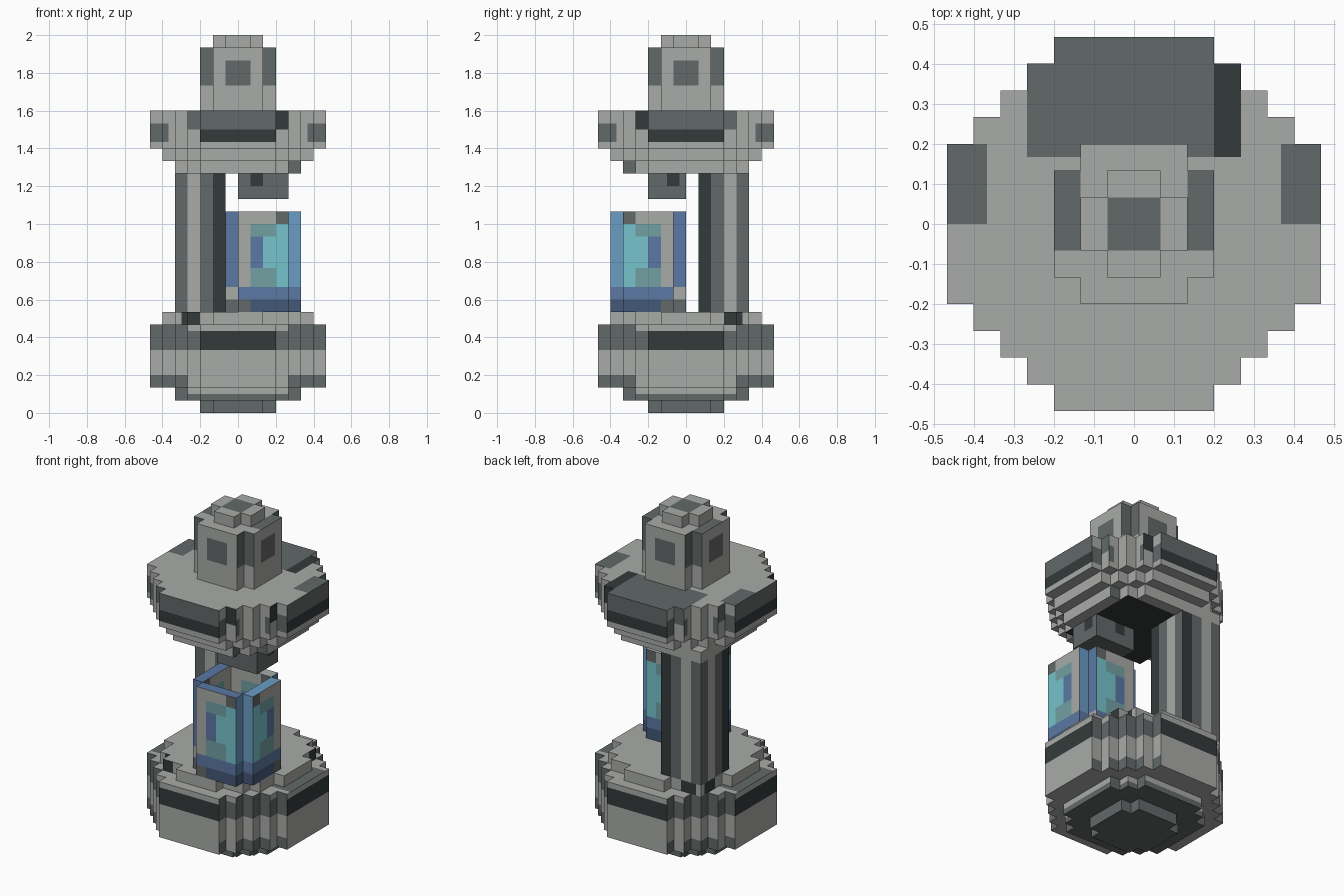
import bpy
import bmesh
from mathutils import Vector

U = 1 / 15      # one block
H = 0.5         # painted detail follows half blocks

if "Cube" in bpy.data.objects:
    bpy.data.objects.remove(bpy.data.objects["Cube"], do_unlink=True)


def material(name, rgb):
    lin = [((c / 255 + 0.055) / 1.055) ** 2.4 for c in rgb] + [1]
    m = bpy.data.materials.new(name)
    m.use_nodes = True
    m.diffuse_color = lin
    m.node_tree.nodes["Principled BSDF"].inputs["Base Color"].default_value = lin
    return m


PALETTE = [
    material("pale stone", (169, 171, 168)),
    material("grey stone", (98, 104, 104)),
    material("charcoal stone", (52, 58, 58)),
    material("blue frame", (91, 120, 163)),
    material("navy frame", (68, 88, 120)),
    material("sky frame", (107, 156, 197)),
    material("cyan glass", (118, 195, 204)),
    material("teal glass", (114, 160, 162)),
]
PALE, GREY, COAL, BLUE, NAVY, SKY, CYAN, TEAL = range(len(PALETTE))

AXES = [Vector(a) for a in ((1, 0, 0), (0, 1, 0), (0, 0, 1))]


def part(name, boxes, paint):
    """Fuse boxes (x0, x1, y0, y1, z0, z1 in blocks) into one painted shell."""
    cells = set()
    for b in boxes:
        x0, x1, y0, y1, z0, z1 = [round(v / H) for v in b]
        cells.update((x, y, z) for x in range(x0, x1)
                     for y in range(y0, y1) for z in range(z0, z1))
    bm = bmesh.new()
    verts = {}

    def vert(p):
        key = tuple(round(v) for v in p)
        if key not in verts:
            verts[key] = bm.verts.new([v * H * U for v in key])
        return verts[key]

    for cell in cells:
        mid = Vector(cell) + Vector((H, H, H))
        for i, axis in enumerate(AXES):
            for sign in (-1, 1):
                n = axis * sign
                if tuple(round(v) for v in Vector(cell) + n) in cells:
                    continue
                a = AXES[(i + 1) % 3] * H
                b = AXES[(i + 2) % 3] * H * sign
                c = mid + n * H
                f = bm.faces.new([vert(c + q) for q in (-a - b, a - b, a + b, b - a)])
                f.material_index = paint(c * H, n)
    # Merge flat areas of the same colour
    bmesh.ops.dissolve_limit(bm, angle_limit=0.01, verts=bm.verts[:],
                             edges=bm.edges[:], delimit={'MATERIAL'})
    mesh = bpy.data.meshes.new(name)
    bm.to_mesh(mesh)
    bm.free()
    for m in PALETTE:
        mesh.materials.append(m)
    ob = bpy.data.objects.new(name, mesh)
    bpy.context.collection.objects.link(ob)
    return ob


def stepped(steps, z0, z1, cx=0, cy=0):
    """Stepped round layer: crossing boxes given by half sizes."""
    return [(cx - a, cx + a, cy - b, cy + b, z0, z1) for a, b in steps]


def ring(r, flat):
    """Half sizes for a stepped disc of radius r with flat sides."""
    return [(r - k, flat + k) for k in range(r - flat + 1)]


def along(p, n):
    """Position along a side face, and distance of that face from the axis."""
    return (p.y, abs(p.x)) if n.x else (p.x, abs(p.y))


# Base
def paint_base(p, n):
    t, d = along(p, n)
    if n.z < 0:
        return GREY if p.z < 1.5 else PALE
    if n.z > 0:
        return GREY if p.z < 7.5 and abs(p.x) > 5 and abs(p.y) < 2.5 else PALE
    if p.z < 1.5:
        return GREY
    if p.z < 2:
        return GREY if abs(t) > 4 else PALE
    if p.z < 7:
        if d > 6.5:
            return COAL if 5 < p.z < 6.5 and abs(t) < 3 else PALE
        if abs(t) > 4 and (p.z > 5 or p.z < 3):
            return GREY
        return GREY if abs(t) > 3 and 5 < p.z < 6.5 else PALE
    return COAL if 3 < abs(t) < 4.5 and t * (1 if n.x else -1) > 0 else PALE


COLUMN = (-5, -1, 1, 5)
part("base",
     stepped(ring(3, 2), 0, 1) + stepped(ring(5, 3), 1, 2)
     + stepped(ring(7, 3), 2, 7)
     + stepped([(6, 2), (5, 4), (4, 5), (2, 6)], 7, 8)
     + [COLUMN + (7, 8)], paint_base)


# Support column, striped along its height
def paint_column(p, n):
    if n.z:
        return GREY
    s = -p.y if n.x else p.x
    return (GREY, PALE, GREY, COAL)[min(3, int(s + 5))]


part("support_column", [COLUMN + (8, 19)], paint_column)


# Canopy
def paint_canopy(p, n):
    t, d = along(p, n)
    if n.z > 0:
        if p.z > 23 and p.y > 2.5 and abs(p.x) < 4:
            return COAL if p.x > 3 and p.y < 6 else GREY
        return GREY if p.z > 23 and abs(p.x) > 5.5 and 0 < p.y < 3 else PALE
    if n.z < 0:
        return COAL if p.z < 19.5 and abs(p.x) < 4 and abs(p.y) < 4 else PALE
    if p.z > 21:
        if d > 6.5:
            if p.z > 22.5:
                return GREY
            return COAL if p.z > 21.5 else PALE
        if 3 < abs(t) < 4 and p.z > 22.5:
            return COAL if t * (-1 if n.x else 1) > 0 else GREY
        if abs(t) > 5.5 and 21.5 < p.z < 23:
            return GREY
        return PALE
    return GREY if p.z < 20 and t * (-1 if n.x else 1) > 4 else PALE


part("canopy",
     stepped(ring(5, 3), 19, 20) + [COLUMN + (19, 20)]
     + stepped(ring(6, 3), 20, 21) + stepped(ring(7, 3), 21, 24), paint_canopy)


# Finial on top of the canopy
def paint_finial(p, n):
    t, d = along(p, n)
    if n.z:
        if p.z > 29.5:
            return GREY if abs(p.x) < 1 and abs(p.y) < 1 else PALE
        return GREY if abs(p.x) > 2 and -1 < p.y < 2 else PALE
    if abs(t) < 1 and 26 < p.z < 28:
        return GREY
    return GREY if abs(t) > 2 and p.z > 26 else PALE


part("finial", stepped(ring(3, 2), 24, 29) + stepped(ring(2, 1), 29, 30), paint_finial)


# Hanging bracket under the canopy
def paint_bracket(p, n):
    spot = 1 < p.x < 2 if n.y else -1.5 < p.y < -0.5
    return COAL if not n.z and spot and p.z > 18 else GREY


part("hanging_bracket", [(0, 4, -3, 0, 17, 19)], paint_bracket)


# Glass lantern, open at the top
def paint_lantern(p, n):
    t = p.y + 6 if n.x else 5 - p.x
    if n.z > 0:
        if p.z < 15:
            return GREY
        return SKY if p.x > 4 else BLUE if p.x < 0 or p.y < -5 else PALE
    if n.z < 0 or p.z < 9:
        return NAVY if t < 4 else GREY
    if p.z < 10:
        return BLUE if t < 5 else PALE
    if t < 1 or t > 5:
        return SKY if t < 1 else BLUE
    if p.z > 15:
        return GREY if t < 2 else PALE
    if t > 4:
        return PALE
    if t > 2 and (p.z > 14 or p.z < 11.5):
        return TEAL
    return CYAN if t < 3 else BLUE


walls = [(0, 4, -6, -5, 8, 16), (0, 4, -1, 0, 8, 16),
         (-1, 0, -5, -1, 8, 16), (4, 5, -5, -1, 8, 16)]
part("lantern", walls + [(0, 4, -5, -1, 8, 9)], paint_lantern)
